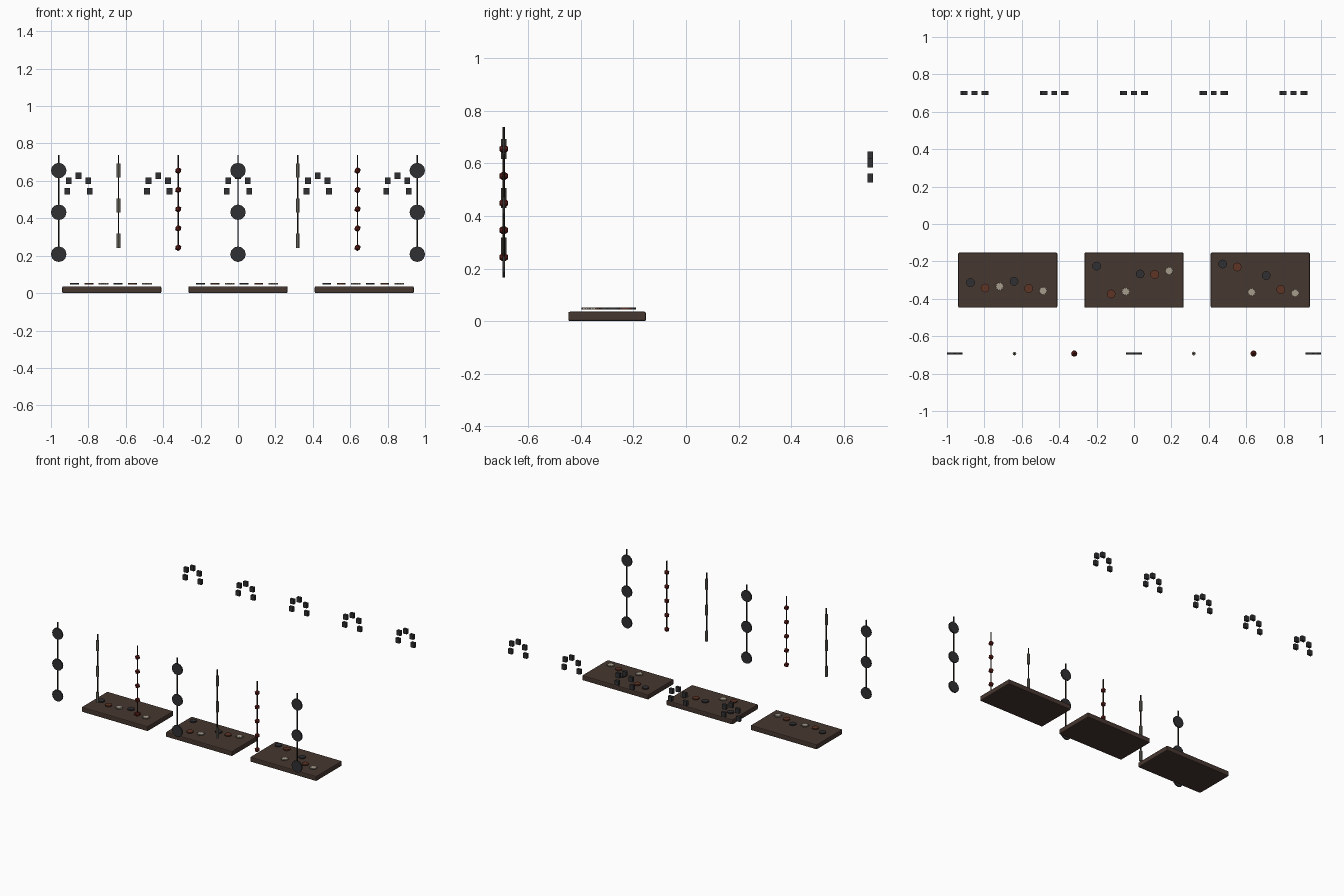
import bpy, bmesh, math
from mathutils import Matrix, Vector

if "Cube" in bpy.data.objects:
    bpy.data.objects.remove(bpy.data.objects["Cube"])


def material(name, r, g, b):
    m = bpy.data.materials.new(name)
    m.diffuse_color = (r, g, b, 1)
    m.use_nodes = True
    m.node_tree.nodes["Principled BSDF"].inputs["Base Color"].default_value = m.diffuse_color
    return m


WOOD = material("brown_wood", 0.062, 0.038, 0.029)
IRON = material("dark_iron", 0.030, 0.030, 0.033)
CORD = material("dark_cord", 0.018, 0.013, 0.009)
RED = material("deep_red", 0.115, 0.013, 0.010)
RUST = material("rust_brown", 0.110, 0.035, 0.018)
BONE = material("pale_bone", 0.380, 0.335, 0.265)
TUBE = material("grey_bone", 0.200, 0.185, 0.150)


def finish(name, bm, mat):
    bmesh.ops.recalc_face_normals(bm, faces=bm.faces)
    mesh = bpy.data.meshes.new(name)
    bm.to_mesh(mesh)
    bm.free()
    mesh.materials.append(mat)
    ob = bpy.data.objects.new(name, mesh)
    bpy.context.collection.objects.link(ob)
    return ob


def box(bm, loc, size):
    bmesh.ops.create_cube(bm, size=1, matrix=Matrix.Translation(loc) @ Matrix.Diagonal((*size, 1)))


def cylinder(bm, loc, radius, depth, sides, rot=Matrix()):
    bmesh.ops.create_cone(bm, cap_ends=True, segments=sides, radius1=radius, radius2=radius,
                          depth=depth, matrix=Matrix.Translation(loc) @ rot)


def star(bm, loc, outer, inner, points, depth):
    ring = []
    for i in range(points * 2):
        a, r = math.pi * i / points, (inner if i % 2 else outer)
        ring.append(bm.verts.new(Vector(loc) + Vector((r * math.cos(a), r * math.sin(a), -depth / 2))))
    face = bm.faces.new(ring)
    out = bmesh.ops.extrude_face_region(bm, geom=[face])
    bmesh.ops.translate(bm, vec=(0, 0, depth), verts=[v for v in out["geom"] if isinstance(v, bmesh.types.BMVert)])


# Display boards with softened edges
for i, x in enumerate((-0.675, 0, 0.675)):
    bm = bmesh.new()
    box(bm, (x, -0.30, 0.018), (0.53, 0.295, 0.036))
    board = finish(f"board_{i + 1}", bm, WOOD)
    bev = board.modifiers.new("soft_edges", "BEVEL")
    bev.width, bev.segments = 0.006, 2

# Tokens hovering over each board, cycling iron disc, rust disc, bone star
token_y = ((-0.313, -0.342, -0.334, -0.307, -0.345, -0.358),
           (-0.225, -0.374, -0.361, -0.267, -0.270, -0.251),
           (-0.214, -0.230, -0.364, -0.275, -0.350, -0.369))
for b, row in enumerate(token_y):
    for k, y in enumerate(row):
        loc = ((b - 1) * 0.674 - 0.200 + 0.0776 * k, y, 0.049)
        bm = bmesh.new()
        if k % 3 == 2:
            star(bm, loc, 0.026, 0.018, 10, 0.008)
            finish("star_token", bm, BONE)
        else:
            cylinder(bm, loc, 0.0235, 0.008, 12)
            finish("disc_token", bm, (IRON, RUST)[k % 3])

# Hanging strands: iron discs, grey tubes, red beads
FACE_FRONT = Matrix.Rotation(math.pi / 2, 4, "X")
for i in range(7):
    x, y = -0.9585 + 0.3195 * i, -0.693
    bottom = (0.21, 0.245, 0.245)[i % 3]
    bm = bmesh.new()
    cylinder(bm, (x, y, (0.738 + bottom) / 2), 0.0045, 0.738 - bottom, 6)
    finish("strand_cord", bm, CORD)
    bm = bmesh.new()
    if i % 3 == 0:
        for z in (0.655, 0.432, 0.208):
            cylinder(bm, (x, y, z), 0.0415, 0.010, 12, FACE_FRONT)
        finish("strand_discs", bm, IRON)
    elif i % 3 == 1:
        for z in (0.655, 0.468, 0.280):
            cylinder(bm, (x, y, z), 0.010, 0.075, 8)
        finish("strand_tubes", bm, TUBE)
    else:
        for k in range(5):
            bmesh.ops.create_icosphere(bm, subdivisions=1, radius=0.0185,
                                       matrix=Matrix.Translation((x, y, 0.655 - 0.103 * k)))
        finish("strand_beads", bm, RED)

# Arched clusters of small blocks along the back
for i in range(5):
    bm = bmesh.new()
    for dx, z in ((-0.060, 0.544), (-0.052, 0.601), (0, 0.627), (0.052, 0.601), (0.060, 0.544)):
        box(bm, ((i - 2) * 0.4265 + dx, 0.70, z), (0.030, 0.020, 0.035))
    finish(f"block_arch_{i + 1}", bm, IRON)
